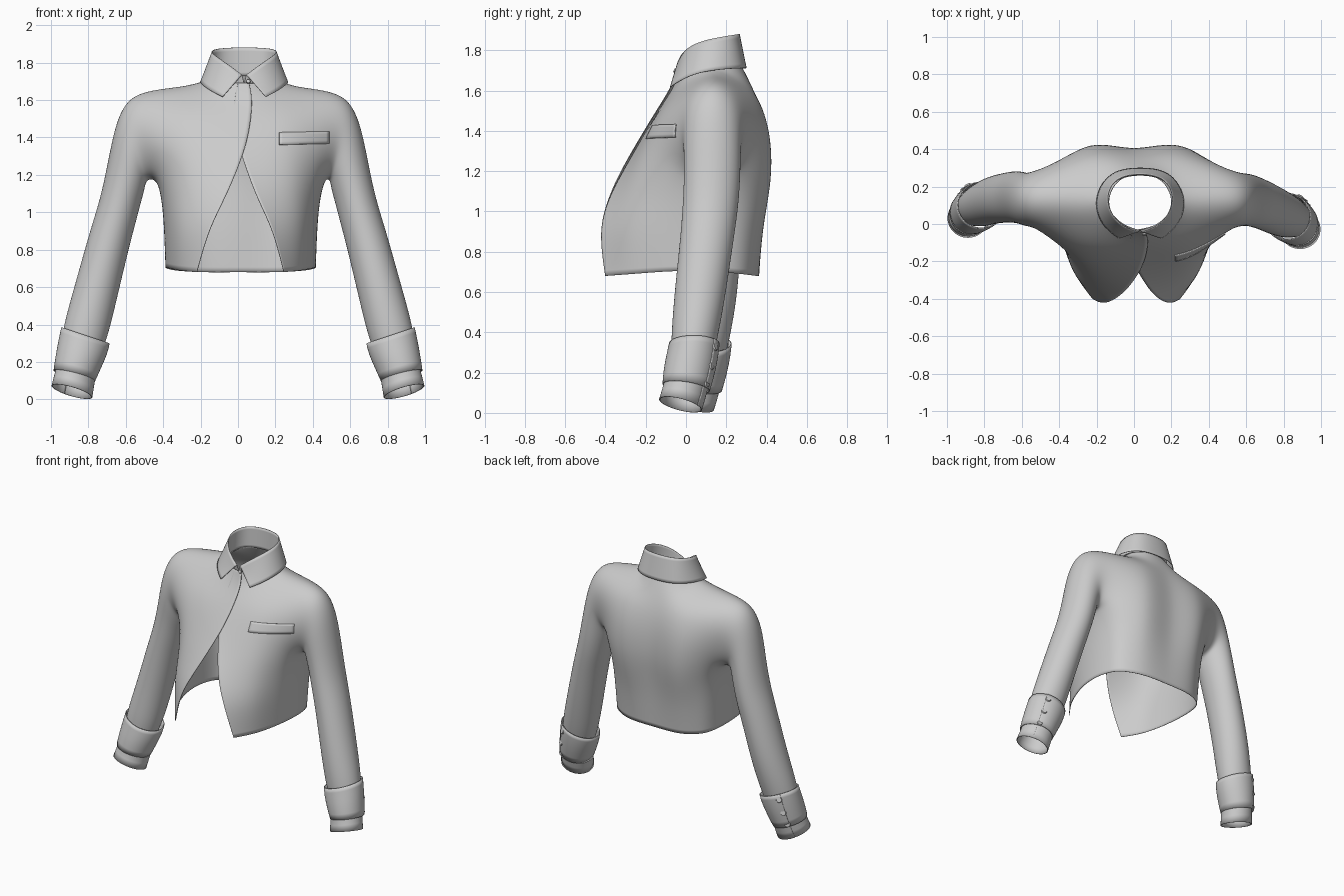
import bpy, bmesh
from math import sin, cos, radians, pi
from mathutils import Vector, Matrix

if "Cube" in bpy.data.objects:
    bpy.data.objects.remove(bpy.data.objects["Cube"])

NECK_X = 0.033  # the collar sits slightly off centre


def build(name, verts, faces, subdiv=0, thick=0.004):
    """Mesh from points, welded, smooth, optionally subdivided and thickened."""
    me = bpy.data.meshes.new(name)
    me.from_pydata([tuple(v) for v in verts], [], faces)
    bm = bmesh.new()
    bm.from_mesh(me)
    bmesh.ops.remove_doubles(bm, verts=bm.verts, dist=1e-4)
    bmesh.ops.delete(bm, geom=[v for v in bm.verts if not v.link_faces], context='VERTS')
    bmesh.ops.recalc_face_normals(bm, faces=bm.faces)
    for f in bm.faces:
        f.smooth = True
    bm.to_mesh(me)
    bm.free()
    ob = bpy.data.objects.new(name, me)
    bpy.context.collection.objects.link(ob)
    if subdiv:
        m = ob.modifiers.new("smooth", 'SUBSURF')
        m.levels = m.render_levels = subdiv
        m.boundary_smooth = 'PRESERVE_CORNERS'
    if thick:
        m = ob.modifiers.new("cloth", 'SOLIDIFY')
        m.thickness = thick
        m.offset = 0
    return ob


def loft(rows, base=0):
    """Quads between consecutive rows of equal length."""
    n = len(rows[0])
    faces = [(base + r*n + c, base + r*n + c+1, base + (r+1)*n + c+1, base + (r+1)*n + c)
             for r in range(len(rows)-1) for c in range(n-1)]
    return [p for row in rows for p in row], faces


def mid(a, b, c, d):
    return (-a + 9*b + 9*c - d) / 16


def ring_point(s, ring, a, k=1.0):
    """Point on a tilted sleeve ring; angle 0 is outer, 180 inner."""
    ox, oz, ix, iz, yc, yh = ring
    cx, cz = (ox+ix)/2, (oz+iz)/2
    if s < 0:
        yc += 0.06 * min(1, max(0, (1.3-cz)*1.4))
    tilt = 0.025 * max(0, 0.3-cz) / 0.26
    centre = Vector((s*cx, yc, cz))
    return centre, centre + k*Vector((s*(ox-ix)/2*cos(a), -yh*sin(a),
                                      (oz-iz)/2*cos(a) + tilt*sin(a)))


# Body rows: z, front edge y, then x,y of front, armhole front, side, armhole back, back; centre back y
ROWS = [
    (0.68, -0.40, 0.33, -0.26, 0.395, -0.05, 0.405, 0.10, 0.375, 0.25, 0.22, 0.35, 0.36),
    (0.90, -0.432, 0.325, -0.29, 0.40, -0.065, 0.412, 0.10, 0.385, 0.26, 0.22, 0.375, 0.37),
    (1.06, -0.388, 0.31, -0.265, 0.41, -0.05, 0.425, 0.11, 0.395, 0.27, 0.23, 0.41, 0.385),
    (1.20, -0.318, 0.29, -0.24, 0.435, -0.045, 0.455, 0.13, 0.43, 0.285, 0.24, 0.43, 0.40),
    (1.36, -0.225, 0.27, -0.19, 0.475, -0.068, 0, 0, 0.47, 0.30, 0.24, 0.425, 0.395),
    (1.50, -0.14, 0.26, -0.125, 0.495, -0.03, 0, 0, 0.49, 0.30, 0.23, 0.39, 0.37),
    (1.61, -0.07, 0.23, -0.02, 0.50, 0.035, 0, 0, 0.49, 0.245, 0.22, 0.325, 0.33),
]
# Front edge x for each side (the left panel laps over the right)
EDGE = {1: (0.245, 0.19, 0.11, 0.055, 0.0, -0.02, -0.02, 0.0),
        -1: (-0.22, -0.16, -0.078, -0.015, 0.045, 0.07, 0.077, 0.06)}
# Sleeve rings: outer x,z, inner x,z, y centre, y half size
SLEEVE = [
    (0.595, 1.60, 0.495, 1.175, 0.132, 0.145), (0.655, 1.47, 0.50, 1.125, 0.13, 0.14),
    (0.695, 1.26, 0.522, 1.05, 0.13, 0.138), (0.735, 1.07, 0.55, 0.94, 0.12, 0.136),
    (0.79, 0.90, 0.585, 0.81, 0.103, 0.131), (0.865, 0.63, 0.645, 0.555, 0.07, 0.126),
    (0.925, 0.42, 0.695, 0.345, 0.043, 0.115), (0.945, 0.30, 0.735, 0.24, 0.03, 0.10),
]


def half_grid(s):
    grid = []
    for r, (z, fy, fx2, fy2, ax, ay, ux, uy, bx, by, cx, cy, dy) in enumerate(ROWS):
        shift = 0.035 if r < 4 else 0  # waist leans slightly to one side
        P = lambda x, y, dz=0: Vector((s*x + shift*abs(x), y, z+dz))
        hem = 0.025 if r == 0 else 0
        f0 = Vector((EDGE[s][r], fy + s*(0.006 if r > 2 else 0), z))
        f2, f4, u = P(fx2, fy2, hem*0.4), P(ax, ay, hem), P(ux, uy, hem)
        b4, b2, b0 = P(bx, by, hem*0.5), P(cx, cy), P(0, dy)
        if r == 3:
            u.z -= 0.02
        if r > 3:
            u = 2*f4 - f2
        f1, f3 = mid(2*f0-f2, f0, f2, f4), mid(f0, f2, f4, u)
        w = u if r < 4 else 2*b4 - b2
        b3, b1 = mid(w, b4, b2, b0), mid(b4, b2, b0, P(-cx, cy))
        grid.append([f0, f1, f2, f3, f4, u, b4, b3, b2, b1, b0])
    # neckline and shoulder seam
    N = lambda x, y, z: Vector((NECK_X + s*x, y, z))
    n, s1, s2 = N(0.19, 0.12, 1.725), Vector((s*0.35, 0.13, 1.69)), Vector((s*0.50, 0.135, 1.662))
    grid.append([Vector((EDGE[s][7], -0.04 + s*0.006, 1.69)), N(0.12, -0.01, 1.69), n, s1, s2,
                 s2, s2, s1, n, N(0.12, 0.25, 1.735), N(0, 0.275, 1.735)])
    return grid


# Jacket body with sleeves, one continuous shell
verts, faces = [], []
for s in (1, -1):
    g = half_grid(s)
    base = len(verts)
    verts += [p for row in g for p in row]
    idx = lambda r, c: base + r*11 + c
    for r in range(7):
        for c in range(10):
            if r < 3 or c not in (4, 5):
                faces.append((idx(r, c), idx(r, c+1), idx(r+1, c+1), idx(r+1, c)))
    loop = [idx(r, 4) for r in (7, 6, 5, 4, 3)] + [idx(3, 5)] + [idx(r, 6) for r in (3, 4, 5, 6)]
    for ring in SLEEVE:
        new = list(range(len(verts), len(verts)+10))
        verts += [ring_point(s, ring, radians(36*k), 1.06)[1] for k in range(10)]
        faces += [(loop[k], loop[(k+1) % 10], new[(k+1) % 10], new[k]) for k in range(10)]
        loop = new
body = build("jacket_body", verts, faces, 3)

# Cuffs: wrapped bands with an overlapping slit at the back
TURNED = [(0.943, 0.385, 0.69, 0.30, 0.04, 0.122), (0.955, 0.33, 0.70, 0.25, 0.032, 0.125),
          (0.972, 0.24, 0.735, 0.17, 0.015, 0.124), (0.984, 0.155, 0.767, 0.10, 0.0, 0.114)]
INNER = [(0.950, 0.25, 0.75, 0.18, 0.012, 0.106), (0.972, 0.16, 0.77, 0.10, 0.0, 0.105),
         (0.995, 0.072, 0.782, 0.012, -0.028, 0.103)]
SLIT = radians(-68)
for s, side in ((1, "left"), (-1, "right")):
    for part, rings in (("turned_cuff", TURNED), ("shirt_cuff", INNER)):
        n = 40
        rows = [[ring_point(s, rg, SLIT + (2*pi + 0.25)*k/n, 0.99 + 0.03*k/n)[1]
                 for k in range(n+1)] for rg in rings]
        build(f"{part}_{side}", *loft(rows), subdiv=1, thick=0.006)


def button(name, pos, normal, r):
    bm = bmesh.new()
    rot = normal.to_track_quat('Z', 'Y').to_matrix().to_4x4()
    bmesh.ops.create_cone(bm, cap_ends=True, segments=20, radius1=r, radius2=r*0.85,
                          depth=0.008, matrix=Matrix.Translation(pos) @ rot)
    me = bpy.data.meshes.new(name)
    bm.to_mesh(me)
    bm.free()
    bpy.context.collection.objects.link(bpy.data.objects.new(name, me))


# Cuff buttons and the neck button
for s, side in ((1, "left"), (-1, "right")):
    for i, rg in enumerate(TURNED[1:]):
        c, p = ring_point(s, rg, SLIT + 0.1, 1.035)
        p.z += 0.02
        button(f"cuff_button_{side}_{i+1}", p, p - c, 0.02)
button("neck_button", Vector((0.055, -0.056, 1.70)), Vector((0, -1, 0.5)), 0.012)

# Collar: half outlines from the front opening to the centre back
FOLD = [(0.012, -0.042, 1.735), (0.085, -0.02, 1.79), (0.158, 0.05, 1.838),
        (0.183, 0.15, 1.862), (0.135, 0.25, 1.878), (0, 0.272, 1.882)]
FALL = [(0.115, -0.078, 1.617), (0.182, -0.03, 1.65), (0.232, 0.05, 1.687),
        (0.240, 0.16, 1.705), (0.16, 0.287, 1.712), (0, 0.305, 1.71)]
STAND = [(0.0, -0.036, 1.69), (0.09, -0.01, 1.685), (0.165, 0.06, 1.705),
         (0.187, 0.15, 1.72), (0.135, 0.245, 1.73), (0, 0.268, 1.73)]
for name, edge in (("collar_fall", FALL), ("collar_stand", STAND)):
    verts, faces = [], []
    for s in (1, -1):
        rows = [[Vector((NECK_X + s*x, y, z)) for x, y, z in pts] for pts in (FOLD, edge)]
        v, f = loft(rows, len(verts))
        verts += v
        faces += f
    build(name, verts, faces, 3)

# Chest pocket welt, laid onto the body
rows = [[Vector((0.22 + 0.265*i/16, -0.6, z + 0.007*i/16)) for i in range(17)]
        for z in (1.36, 1.377, 1.395, 1.412, 1.425)]
pocket = build("chest_pocket", *loft(rows), thick=0)
m = pocket.modifiers.new("lay_on", 'SHRINKWRAP')
m.target = body
m.wrap_method = 'PROJECT'
m.use_project_y = True
m.use_positive_direction = True
m.use_negative_direction = False
m.wrap_mode = 'ABOVE_SURFACE'
m.offset = 0.003
m = pocket.modifiers.new("cloth", 'SOLIDIFY')
m.thickness = 0.006
m.offset = 0
